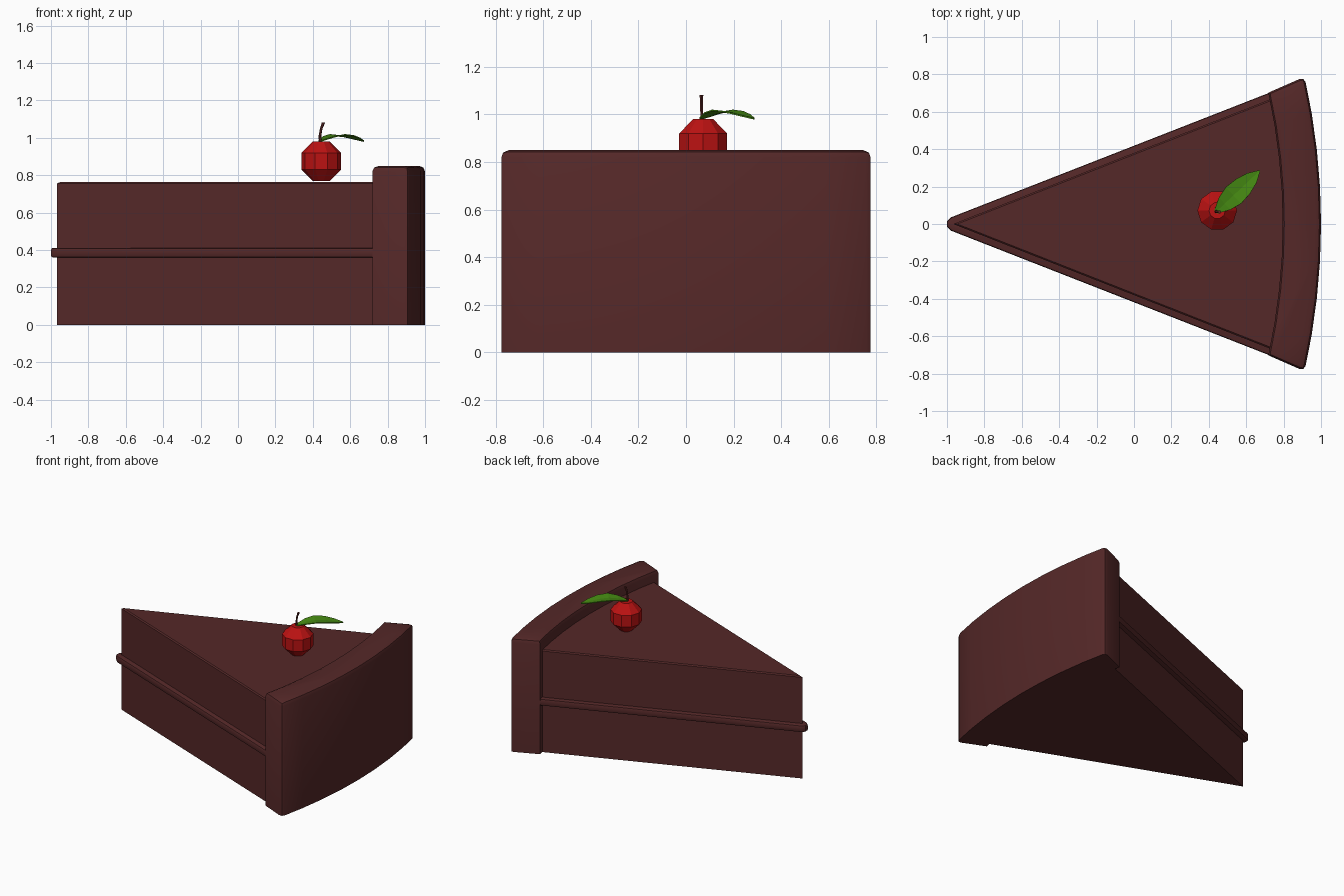
import bpy, bmesh, math
from mathutils import Vector

if "Cube" in bpy.data.objects:
    bpy.data.objects.remove(bpy.data.objects["Cube"])


def material(name, rgb):
    m = bpy.data.materials.new(name)
    m.diffuse_color = (*rgb, 1)
    m.use_nodes = True
    m.node_tree.nodes["Principled BSDF"].inputs["Base Color"].default_value = m.diffuse_color
    return m


CHOCOLATE = material("chocolate", (0.09, 0.021, 0.021))
RED = material("cherry red", (0.50, 0.006, 0.006))
GREEN = material("leaf green", (0.06, 0.25, 0.006))
STEM = material("stem brown", (0.11, 0.02, 0.018))


def finish(name, bm, mat, angle=None):
    bmesh.ops.recalc_face_normals(bm, faces=bm.faces)
    me = bpy.data.meshes.new(name)
    bm.to_mesh(me)
    bm.free()
    me.materials.append(mat)
    ob = bpy.data.objects.new(name, me)
    bpy.context.collection.objects.link(ob)
    if angle:
        bpy.ops.object.select_all(action='DESELECT')
        ob.select_set(True)
        bpy.context.view_layer.objects.active = ob
        bpy.ops.object.shade_smooth_by_angle(angle=math.radians(angle))
    return ob


def arc(mid_x, edge_x, half, n=8):
    """Shallow arc from -half to +half in y, bulging to mid_x."""
    return [(mid_x - (mid_x - edge_x) * t * t, half * t)
            for t in (-1 + 2 * i / n for i in range(n + 1))]


def prism(outline, z0, z1):
    bm = bmesh.new()
    base = [bm.verts.new((x, y, z0)) for x, y in outline]
    top = [bm.verts.new((x, y, z1)) for x, y in outline]
    bm.faces.new(base)
    bm.faces.new(top)
    n = len(base)
    for i in range(n):
        j = (i + 1) % n
        bm.faces.new((base[i], base[j], top[j], top[i]))
    bmesh.ops.recalc_face_normals(bm, faces=bm.faces)
    return bm


def round_edges(bm, rule, width, segs):
    edges = [e for e in bm.edges if rule(e)]
    bmesh.ops.bevel(bm, geom=edges, offset=width, segments=segs,
                    profile=0.5, affect='EDGES', clamp_overlap=True)


def at_height(z):
    return lambda e: all(abs(v.co.z - z) < 1e-4 for v in e.verts)


# Sponge layers: pointed wedges
wedge = [(-0.967, 0)] + arc(0.82, 0.75, 0.675)
finish("lower_sponge", prism(wedge, 0, 0.37), CHOCOLATE)
bm = prism(wedge, 0.40, 0.765)
round_edges(bm, at_height(0.765), 0.008, 1)
finish("upper_sponge", bm, CHOCOLATE)

# Cream filling: slightly wider wedge with a blunt tip and rounded rim
fill = [(-0.98, 0.035), (-1.0, 0.014), (-1.0, -0.014), (-0.98, -0.035)] + arc(0.82, 0.75, 0.712)
bm = prism(fill, 0.36, 0.412)
round_edges(bm, lambda e: at_height(0.36)(e) or at_height(0.412)(e), 0.012, 2)
finish("filling", bm, CHOCOLATE, 40)

# Back frosting: curved slab with rounded top and end corners
slab = arc(1.0, 0.912, 0.787) + arc(0.795, 0.718, 0.702)[::-1]
bm = prism(slab, 0, 0.85)
round_edges(bm, lambda e: at_height(0.85)(e) or
            (abs(e.verts[0].co.z - e.verts[1].co.z) > 0.5 and
             abs(e.verts[0].co.y) > 0.75), 0.03, 2)
finish("back_frosting", bm, CHOCOLATE, 40)

# Cherry: low-poly ball with flat caps
centre, r = Vector((0.445, 0.072, 0.875)), 0.115
bm = bmesh.new()
rings = []
for a in (-67.5, -22.5, 22.5, 67.5):
    a = math.radians(a)
    rings.append([bm.verts.new(centre + Vector((
        r * math.cos(a) * math.cos(math.tau * i / 10),
        r * math.cos(a) * math.sin(math.tau * i / 10),
        r * math.sin(a)))) for i in range(10)])
for lo, hi in zip(rings, rings[1:]):
    for i in range(10):
        j = (i + 1) % 10
        bm.faces.new((lo[i], lo[j], hi[j], hi[i]))
bm.faces.new(rings[0])
bm.faces.new(rings[-1])
finish("cherry", bm, RED)

# Stem: thin bent tube
bm = bmesh.new()
rings = []
for x, y, z, rad in ((0.442, 0.068, 0.96, 0.009), (0.438, 0.066, 1.01, 0.007),
                     (0.445, 0.065, 1.05, 0.007), (0.457, 0.065, 1.082, 0.009)):
    rings.append([bm.verts.new((x + rad * math.cos(math.tau * i / 6),
                                y + rad * math.sin(math.tau * i / 6), z))
                  for i in range(6)])
for lo, hi in zip(rings, rings[1:]):
    for i in range(6):
        j = (i + 1) % 6
        bm.faces.new((lo[i], lo[j], hi[j], hi[i]))
bm.faces.new(rings[0])
bm.faces.new(rings[-1])
finish("stem", bm, STEM, 40)

# Leaf: arched blade with a shallow fold along the middle
start, end = Vector((0.438, 0.065, 0)), Vector((0.672, 0.285, 0))
side = (end - start).normalized().cross(Vector((0, 0, 1)))
bm = bmesh.new()
rows = []
for t, w, z in ((0, 0.012, 0.982), (0.2, 0.045, 1.0), (0.4, 0.06, 1.01),
                (0.62, 0.054, 1.005), (0.82, 0.036, 0.993), (1, 0.004, 0.982)):
    p = start.lerp(end, t)
    rows.append([bm.verts.new(p + side * w * s + Vector((0, 0, z + 0.12 * w * abs(s))))
                 for s in (-1, 0, 1)])
for a, b in zip(rows, rows[1:]):
    for i in range(2):
        bm.faces.new((a[i], a[i + 1], b[i + 1], b[i]))
leaf = finish("leaf", bm, GREEN)
solid = leaf.modifiers.new("thickness", 'SOLIDIFY')
solid.thickness = 0.006
solid.offset = 0
